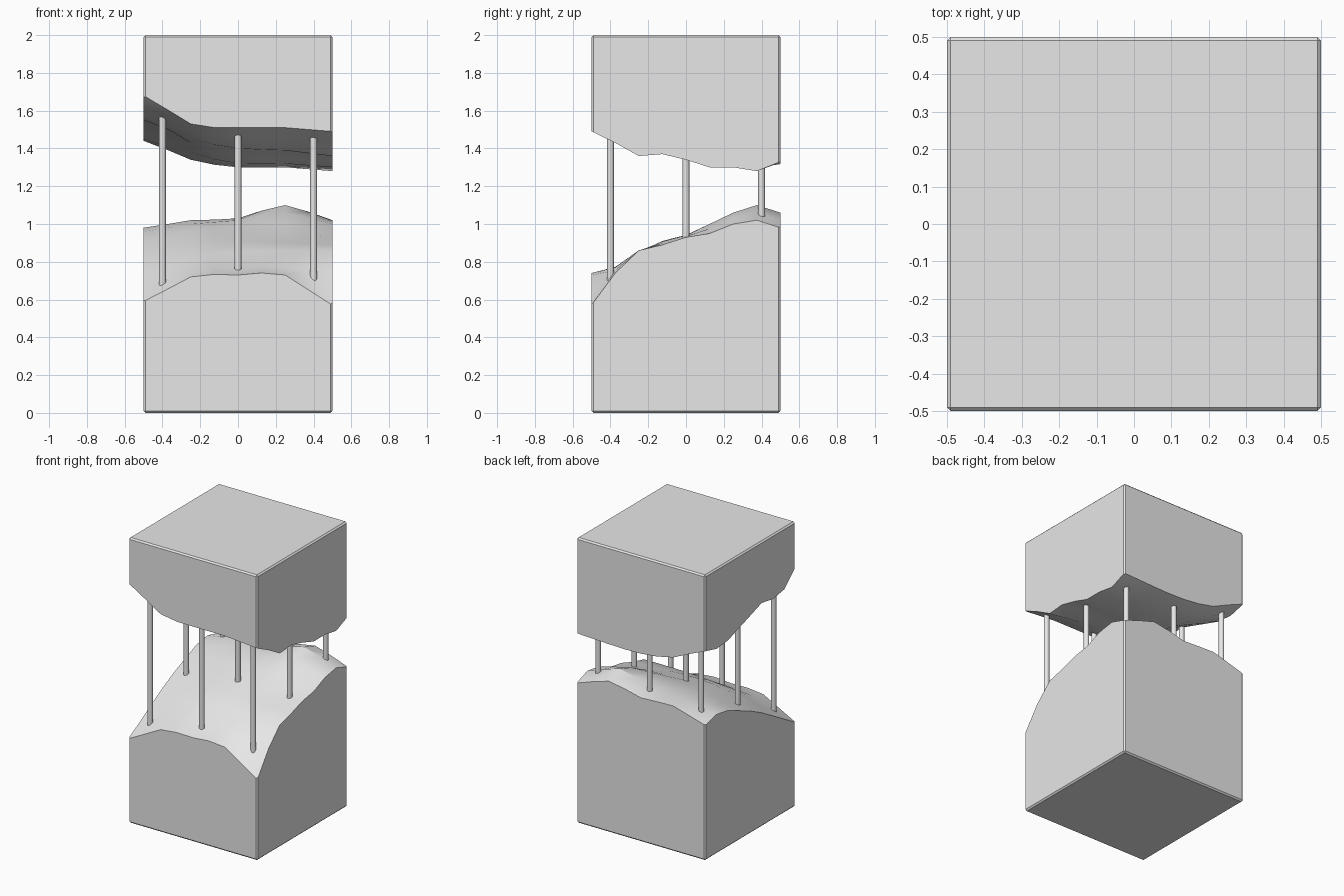
import bpy, bmesh
from mathutils import Vector

cube = bpy.data.objects.get("Cube")
if cube:
    bpy.data.objects.remove(cube, do_unlink=True)

N = 8          # cells along each side of the rugged surfaces
HALF = 0.5

grey = bpy.data.materials.new("light_grey")
grey.use_nodes = True
grey.diffuse_color = (0.8, 0.8, 0.8, 1)
grey.node_tree.nodes["Principled BSDF"].inputs["Base Color"].default_value = (0.8, 0.8, 0.8, 1)

# Height profiles running front to back, at five stations from -x to +x
GROUND = [
    (0.59, 0.66, 0.73, 0.80, 0.86, 0.91, 0.96, 0.98, 0.95),
    (0.72, 0.76, 0.82, 0.88, 0.92, 0.97, 1.00, 1.02, 1.02),
    (0.73, 0.77, 0.85, 0.91, 0.94, 0.99, 1.02, 1.03, 1.01),
    (0.73, 0.77, 0.86, 0.90, 0.94, 1.00, 1.06, 1.10, 1.06),
    (0.57, 0.74, 0.86, 0.89, 0.93, 0.95, 1.00, 1.02, 0.98),
]
CEILING = [
    (1.68, 1.57, 1.55, 1.57, 1.53, 1.49, 1.45, 1.44, 1.47),
    (1.53, 1.49, 1.45, 1.43, 1.41, 1.38, 1.36, 1.34, 1.36),
    (1.51, 1.45, 1.40, 1.39, 1.35, 1.32, 1.31, 1.30, 1.32),
    (1.51, 1.45, 1.39, 1.38, 1.35, 1.32, 1.31, 1.30, 1.32),
    (1.49, 1.43, 1.36, 1.37, 1.34, 1.30, 1.30, 1.28, 1.33),
]


def height(profiles, i, j):
    """Height at grid column i and row j, smoothed between stations."""
    k, odd = divmod(i, 2)
    if not odd:
        return profiles[k][j]
    a, b = profiles[k][j], profiles[k + 1][j]
    before = profiles[k - 1][j] if k > 0 else a
    after = profiles[k + 2][j] if k + 2 < len(profiles) else b
    return (9 * (a + b) - before - after) / 16


def height_at(profiles, x, y):
    """Bilinear height at a point on the surface."""
    u, v = (x + HALF) * N, (y + HALF) * N
    i, j = min(int(u), N - 1), min(int(v), N - 1)
    u, v = u - i, v - j
    near = height(profiles, i, j) * (1 - u) + height(profiles, i + 1, j) * u
    far = height(profiles, i, j + 1) * (1 - u) + height(profiles, i + 1, j + 1) * u
    return near * (1 - v) + far * v


def finish(name, bm):
    bmesh.ops.recalc_face_normals(bm, faces=bm.faces)
    mesh = bpy.data.meshes.new(name)
    bm.to_mesh(mesh)
    bm.free()
    mesh.materials.append(grey)
    obj = bpy.data.objects.new(name, mesh)
    bpy.context.collection.objects.link(obj)
    bpy.ops.object.select_all(action='DESELECT')
    obj.select_set(True)
    bpy.context.view_layer.objects.active = obj
    bpy.ops.object.shade_smooth_by_angle()
    return obj


def block(name, profiles, cap_z):
    """Square block with one rugged face and a chamfered flat cap."""
    bm = bmesh.new()
    grid = [[bm.verts.new((i / N - HALF, j / N - HALF, height(profiles, i, j)))
             for j in range(N + 1)] for i in range(N + 1)]
    for i in range(N):
        for j in range(N):
            bm.faces.new((grid[i][j], grid[i + 1][j], grid[i + 1][j + 1], grid[i][j + 1]))
    # walls follow the four borders of the rugged face
    borders = [[grid[i][0] for i in range(N + 1)], grid[N][:],
               [grid[i][N] for i in range(N, -1, -1)], grid[0][::-1]]
    cap = [bm.verts.new((b[0].co.x, b[0].co.y, cap_z)) for b in borders]
    for k, border in enumerate(borders):
        bm.faces.new(border + [cap[(k + 1) % 4], cap[k]])
    bm.faces.new(cap)
    edges = {e for v in cap for e in v.link_edges}
    bmesh.ops.bevel(bm, geom=list(edges), offset=0.01, segments=1, affect='EDGES')
    return finish(name, bm)


block("lower_block", GROUND, 0)
block("upper_block", CEILING, 2)

# Nine slim rods joining the two blocks
rows = {"front": -0.4, "middle": 0, "back": 0.4}
columns = {"right": -0.4, "centre": 0, "left": 0.4}
for row, y in rows.items():
    for column, x in columns.items():
        low = height_at(GROUND, x, y) - 0.05
        high = height_at(CEILING, x, y) + 0.05
        bpy.ops.mesh.primitive_cylinder_add(vertices=16, radius=0.018, depth=high - low,
                                            location=Vector((x, y, (low + high) / 2)))
        rod = bpy.context.object
        rod.name = f"rod_{row}_{column}"
        rod.data.materials.append(grey)
        bpy.ops.object.shade_smooth_by_angle()
